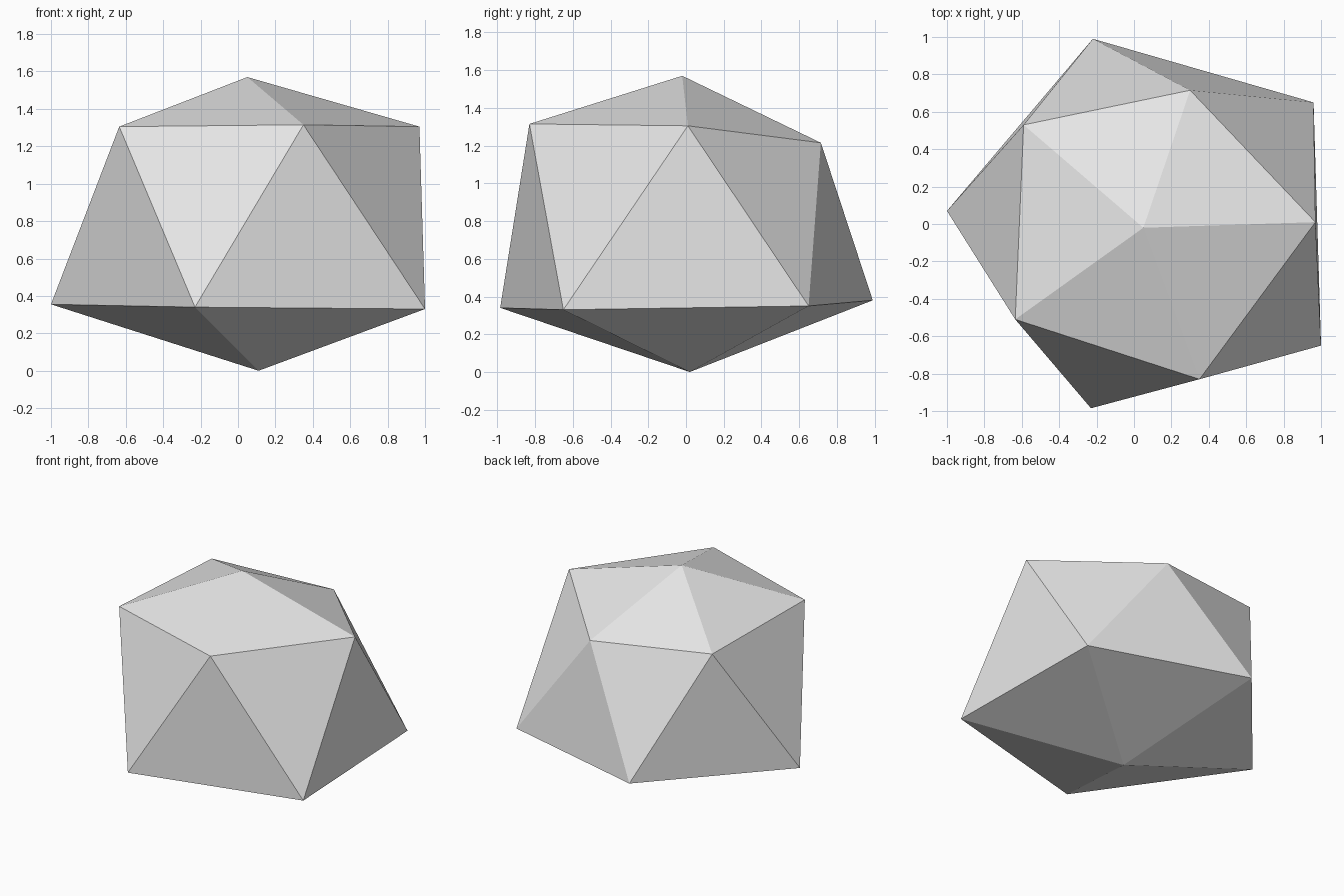
import bpy
import bmesh

# Remove the default object
default_object = bpy.data.objects.get("Cube")
if default_object:
    bpy.data.objects.remove(default_object, do_unlink=True)


def flat_material(name, colour):
    material = bpy.data.materials.new(name)
    material.use_nodes = True
    material.diffuse_color = colour
    shader = next(n for n in material.node_tree.nodes if n.type == "BSDF_PRINCIPLED")
    shader.inputs["Base Color"].default_value = colour
    return material


# Rock: a flattened, uneven twenty-sided stone made of two staggered rings and two tips
TOP_TIP = (0.05, -0.02, 1.57)
UPPER_RING = [(0.35, -0.83, 1.315), (0.97, 0.01, 1.305), (0.3, 0.715, 1.215),
              (-0.59, 0.53, 1.28), (-0.635, -0.51, 1.305)]
LOWER_RING = [(-0.23, -0.985, 0.34), (1, -0.65, 0.33), (0.96, 0.65, 0.35),
              (-0.22, 0.99, 0.38), (-1, 0.07, 0.355)]
BOTTOM_TIP = (0.11, 0.02, 0)

bm = bmesh.new()
top = bm.verts.new(TOP_TIP)
upper = [bm.verts.new(point) for point in UPPER_RING]
lower = [bm.verts.new(point) for point in LOWER_RING]
bottom = bm.verts.new(BOTTOM_TIP)

# Each step round the stone adds a cap facet, two side facets and a base facet
for i in range(len(upper)):
    j = (i + 1) % len(upper)
    bm.faces.new((top, upper[i], upper[j]))
    bm.faces.new((upper[i], lower[j], upper[j]))
    bm.faces.new((lower[i], lower[j], upper[i]))
    bm.faces.new((bottom, lower[j], lower[i]))

bmesh.ops.recalc_face_normals(bm, faces=bm.faces[:])
mesh = bpy.data.meshes.new("rock")
bm.to_mesh(mesh)
bm.free()

# Plain grey stone, flat shaded
mesh.materials.append(flat_material("stone_grey", (0.8, 0.8, 0.8, 1)))
rock = bpy.data.objects.new("rock", mesh)
bpy.context.collection.objects.link(rock)
